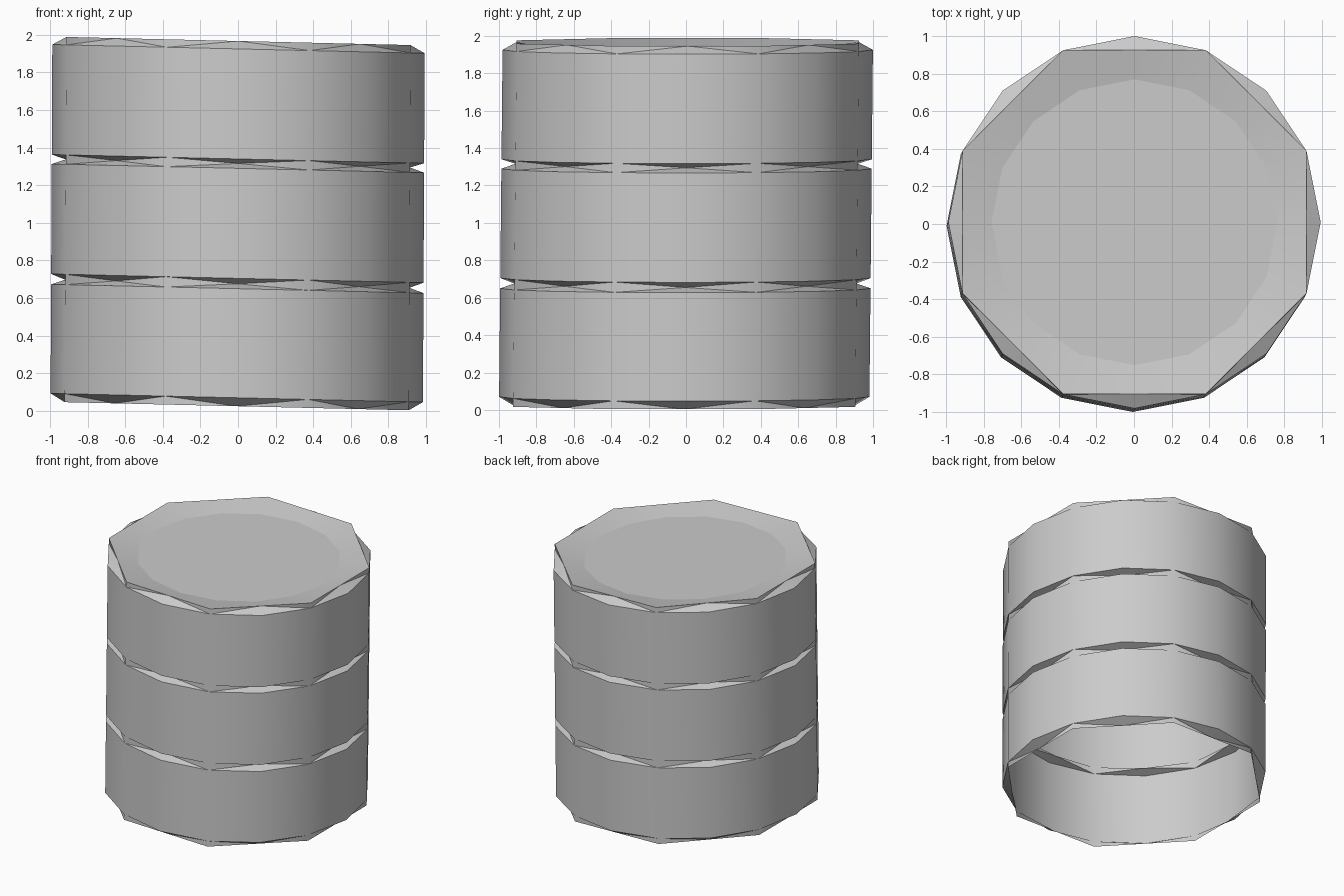
import bpy
import bmesh
from math import cos, sin, pi, radians

cube = bpy.data.objects.get("Cube")
if cube:
    bpy.data.objects.remove(cube, do_unlink=True)

SIDES = 16
R = 0.99
NOTCH = R * cos(pi / 8)      # notched rows lie on an octagon

grey = bpy.data.materials.new("light_grey")
grey.use_nodes = True
colour = (0.6, 0.6, 0.6, 1)
grey.diffuse_color = colour
grey.node_tree.nodes["Principled BSDF"].inputs["Base Color"].default_value = colour

# Profile from the open bottom up: height, radius at even corners, at odd corners
rows = [(0.025, NOTCH, R)]
for low, high in ((0.07, 0.65), (0.705, 1.29), (1.34, 1.925)):
    rows += [(low, R, R), (high, R, R), (high + 0.026, NOTCH, R)]
rows[-1] = (1.967, NOTCH, R)
rows.append((1.93, 0.76, 0.76))


def place(angle, r, z):
    """Ring corner, leaning slightly with the hand-made tilt."""
    x = r * cos(angle) - 0.007 + 0.005 * z
    y = r * sin(angle) - 0.01 + 0.01 * z
    return x, y, z - 0.0235 * x


bm = bmesh.new()
rings = [[bm.verts.new(place(2 * pi * i / SIDES, odd if i % 2 else even, z))
          for i in range(SIDES)] for z, even, odd in rows]

# Banded wall and rim
for k in range(len(rings) - 1):
    lo, hi = rings[k], rings[k + 1]
    lo_notched = rows[k][1] == NOTCH
    hi_notched = rows[k + 1][1] == NOTCH
    for i in range(SIDES):
        j = (i + 1) % SIDES
        a, b, c, d = lo[i], lo[j], hi[j], hi[i]
        if k == len(rings) - 2 or not (lo_notched or hi_notched):
            bm.faces.new((a, b, c, d))
        elif lo_notched == (i % 2 == 0):
            # fold runs from the inset corner to the full-radius corner
            bm.faces.new((a, b, c))
            bm.faces.new((a, c, d))
        else:
            bm.faces.new((a, b, d))
            bm.faces.new((b, c, d))

# Recessed lid
lid = bm.faces.new(rings[-1])
lid_index = len(bm.faces) - 1

mesh = bpy.data.meshes.new("banded_can")
bm.to_mesh(mesh)
bm.free()
mesh.materials.append(grey)
can = bpy.data.objects.new("banded_can", mesh)
bpy.context.collection.objects.link(can)

bpy.ops.object.select_all(action='DESELECT')
can.select_set(True)
bpy.context.view_layer.objects.active = can
bpy.ops.object.shade_smooth_by_angle(angle=radians(50))
mesh.polygons[lid_index].use_smooth = False
